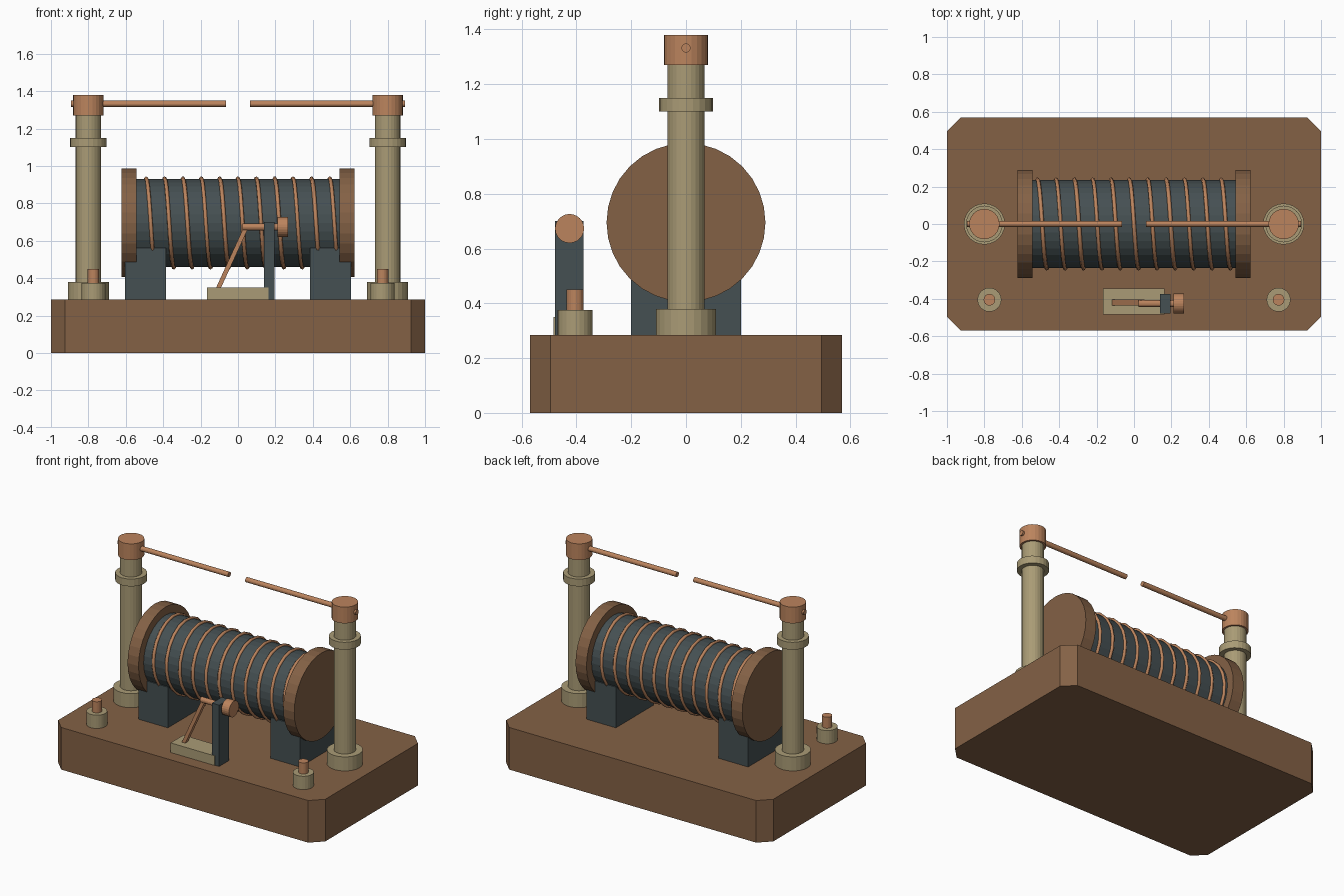
import bpy, bmesh, math
from mathutils import Vector

if "Cube" in bpy.data.objects:
    bpy.data.objects.remove(bpy.data.objects["Cube"])


def material(name, r, g, b):
    m = bpy.data.materials.new(name)
    m.diffuse_color = (r, g, b, 1)
    m.use_nodes = True
    m.node_tree.nodes["Principled BSDF"].inputs["Base Color"].default_value = m.diffuse_color
    return m


WOOD = material("wood", 0.23, 0.12, 0.06)
BRASS = material("brass", 0.40, 0.33, 0.18)
COPPER = material("copper", 0.50, 0.23, 0.11)
DARK = material("dark", 0.06, 0.08, 0.085)


def finish(name, bm, mat):
    me = bpy.data.meshes.new(name)
    bm.to_mesh(me)
    bm.free()
    me.materials.append(mat)
    ob = bpy.data.objects.new(name, me)
    bpy.context.collection.objects.link(ob)
    return ob


def box(name, lo, hi, mat, corner=0):
    lo, hi = Vector(lo), Vector(hi)
    bm = bmesh.new()
    bmesh.ops.create_cube(bm, size=1)
    bmesh.ops.scale(bm, vec=hi - lo, verts=bm.verts)
    bmesh.ops.translate(bm, vec=(lo + hi) / 2, verts=bm.verts)
    if corner:
        upright = [e for e in bm.edges
                   if abs(e.verts[0].co.z - e.verts[1].co.z) > 0.01]
        bmesh.ops.bevel(bm, geom=upright, offset=corner, segments=1, affect='EDGES')
    return finish(name, bm, mat)


def rod(name, a, b, radius, mat, sides=24):
    a, b = Vector(a), Vector(b)
    bm = bmesh.new()
    bmesh.ops.create_cone(bm, cap_ends=True, segments=sides, radius1=radius,
                          radius2=radius, depth=(b - a).length)
    ob = finish(name, bm, mat)
    ob.location = (a + b) / 2
    ob.rotation_euler = (b - a).to_track_quat('Z', 'Y').to_euler()
    return ob


TOP = 0.285   # base top
AXIS = 0.695  # coil axis height

# Base with cut corners
box("base", (-1, -0.57, 0), (1, 0.57, TOP), WOOD, corner=0.075)

# Coil core and its wire winding
rod("coil_core", (-0.56, 0, AXIS), (0.56, 0, AXIS), 0.235, DARK, 32)
turns, steps = 11, 20
path = bpy.data.curves.new("coil_winding", 'CURVE')
path.dimensions = '3D'
path.bevel_depth = 0.011
path.bevel_resolution = 1
path.use_fill_caps = True
spline = path.splines.new('POLY')
count = turns * steps
spline.points.add(count)
for i, p in enumerate(spline.points):
    t = 2 * math.pi * i / steps
    p.co = (-0.54 + 1.08 * i / count, 0.238 * math.sin(t),
            AXIS - 0.238 * math.cos(t), 1)
path.materials.append(COPPER)
bpy.context.collection.objects.link(bpy.data.objects.new("coil_winding", path))

for side, s in (("left", -1), ("right", 1)):
    # Coil end flange and cradle block
    rod(side + "_flange", (s * 0.542, 0, AXIS), (s * 0.624, 0, AXIS), 0.29, WOOD, 32)
    x0, x1 = sorted((s * 0.385, s * 0.605))
    box(side + "_cradle", (x0, -0.2, TOP), (x1, 0.2, 0.56), DARK)

    # Electrode post: foot, column, collar, cap, spark rod
    for part, z0, z1, r, mat in (("post_foot", TOP, 0.38, 0.11, BRASS),
                                 ("post", TOP, 1.28, 0.068, BRASS),
                                 ("post_collar", 1.10, 1.15, 0.098, BRASS),
                                 ("post_cap", 1.27, 1.38, 0.081, COPPER)):
        rod(side + "_" + part, (s * 0.8, 0, z0), (s * 0.8, 0, z1), r, mat)
    rod(side + "_spark_rod", (s * 0.065, 0, 1.332), (s * 0.892, 0, 1.332),
        0.0165, COPPER, 16)

    # Terminal on the front edge
    rod(side + "_terminal", (s * 0.773, -0.405, TOP), (s * 0.773, -0.405, 0.375),
        0.064, BRASS)
    rod(side + "_terminal_pin", (s * 0.773, -0.405, 0.37), (s * 0.773, -0.405, 0.45),
        0.031, COPPER)

# Interrupter: plate, upright, contact screw with knob, sloping spring
Y = -0.425
box("interrupter_plate", (-0.167, -0.483, TOP), (0.163, -0.345, 0.35), BRASS)
box("interrupter_upright", (0.14, -0.479, TOP), (0.194, -0.374, 0.70), DARK)
rod("contact_screw", (0.025, Y, 0.673), (0.215, Y, 0.673), 0.018, COPPER, 16)
rod("screw_knob", (0.21, Y, 0.673), (0.267, Y, 0.673), 0.053, COPPER)
foot, tip = Vector((-0.108, -0.42, 0.34)), Vector((0.045, -0.42, 0.675))
length = (tip - foot).length
spring = box("interrupter_spring", (-0.012, -0.015, -length / 2),
             (0.012, 0.015, length / 2), COPPER)
spring.location = (foot + tip) / 2
spring.rotation_euler = (0, math.atan2(tip.x - foot.x, tip.z - foot.z), 0)
